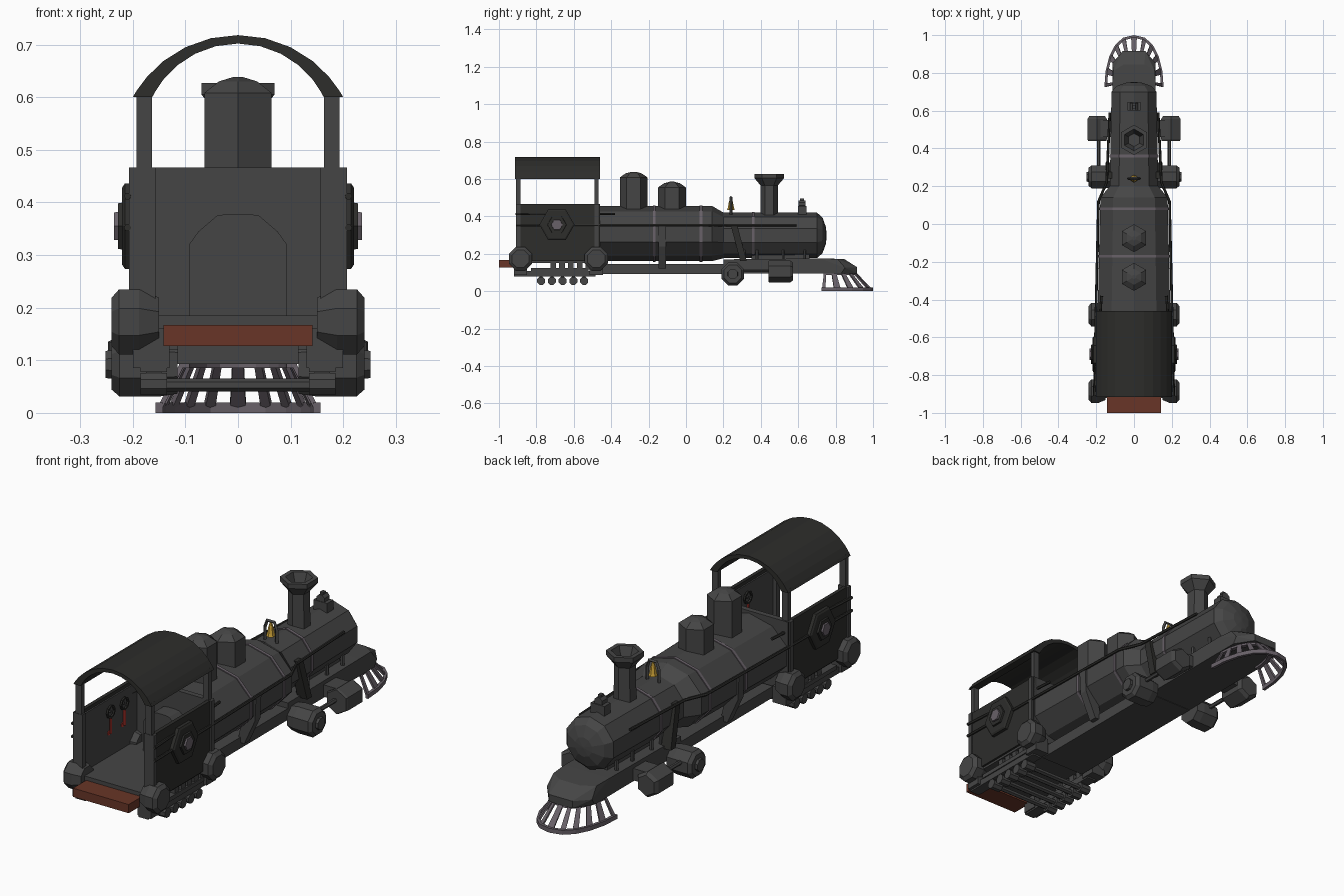
import bpy, bmesh
from math import sin, cos, pi, sqrt
from mathutils import Vector

if "Cube" in bpy.data.objects:
    bpy.data.objects.remove(bpy.data.objects["Cube"])


def material(name, r, g, b):
    m = bpy.data.materials.new(name)
    m.diffuse_color = (r, g, b, 1)
    m.use_nodes = True
    m.node_tree.nodes["Principled BSDF"].inputs["Base Color"].default_value = m.diffuse_color
    return m


IRON = material("iron", .06, .06, .06)
DARK = material("dark_iron", .026, .026, .024)
STEEL = material("steel", .14, .12, .14)
RUST = material("rust_red", .14, .036, .02)
GOLD = material("gold", .6, .36, .04)
RED = material("red", .5, .04, .03)


def finish(bm, name, mat):
    bmesh.ops.recalc_face_normals(bm, faces=bm.faces[:])
    me = bpy.data.meshes.new(name)
    bm.to_mesh(me)
    bm.free()
    ob = bpy.data.objects.new(name, me)
    bpy.context.collection.objects.link(ob)
    me.materials.append(mat)
    return ob


def loft(name, rings, mat=IRON, closed=False):
    """Skin a list of equal-length point rings; cap the ends or join them."""
    bm = bmesh.new()
    vs = [[bm.verts.new(p) for p in r] for r in rings]
    n = len(rings[0])
    pairs = list(zip(vs, vs[1:])) + ([(vs[-1], vs[0])] if closed else [])
    for a, b in pairs:
        for i in range(n):
            j = (i + 1) % n
            bm.faces.new((a[i], a[j], b[j], b[i]))
    if not closed:
        bm.faces.new(vs[0])
        bm.faces.new(vs[-1])
    return finish(bm, name, mat)


def hull(name, pts, mat=IRON):
    bm = bmesh.new()
    for p in pts:
        bm.verts.new(p)
    bmesh.ops.convex_hull(bm, input=bm.verts[:])
    bmesh.ops.dissolve_limit(bm, angle_limit=.01, verts=bm.verts[:], edges=bm.edges[:])
    return finish(bm, name, mat)


def box(name, x, y, z, mat=IRON):
    return hull(name, [(a, b, c) for a in x for b in y for c in z], mat)


def turned(name, center, axis, profile, n=8, mat=IRON, turn=0.5):
    """Lathe a (distance, radius) profile along the x, y or z axis."""
    rings = []
    for d, r in profile:
        ring = []
        for i in range(n):
            t = 2 * pi * (i + turn) / n
            u, v = r * cos(t), r * sin(t)
            off = {'x': (d, u, v), 'y': (u, d, v), 'z': (u, v, d)}[axis]
            ring.append(Vector(center) + Vector(off))
        rings.append(ring)
    return loft(name, rings, mat)


def rod(name, pts, r, n=6, mat=IRON):
    """Round bar through a list of points."""
    pts = [Vector(p) for p in pts]
    rings = []
    for i, p in enumerate(pts):
        d = (pts[min(i + 1, len(pts) - 1)] - pts[max(i - 1, 0)]).normalized()
        u = d.cross(Vector((0, 1, 0)) if abs(d.y) < .7 else Vector((0, 0, 1))).normalized()
        v = d.cross(u)
        rings.append([p + r * (u * cos(2 * pi * k / n) + v * sin(2 * pi * k / n)) for k in range(n)])
    return loft(name, rings, mat)


def section(y, rx, rz, cz, n=10):
    return [(rx * sin(2 * pi * i / n), y, cz + rz * cos(2 * pi * i / n)) for i in range(n)]


# boiler with tapered step and domed nose
loft("boiler", [section(*s) for s in (
    (-.47, .202, .147, .308), (.14, .187, .147, .308), (.2, .135, .122, .298),
    (.7, .125, .122, .298), (.73, .098, .095, .298), (.748, .045, .045, .298), (.752, .004, .004, .298))])
for y, rx, rz, cz in ((-.17, .199, .151, .308), (.08, .193, .151, .308), (.36, .136, .126, .298)):
    loft("boiler_band", [section(y - .007, rx, rz, cz), section(y + .007, rx, rz, cz)], STEEL)

# domes, chimney
for y, top in ((-.28, .638), (-.075, .585)):
    turned("dome", (0, y, 0), 'z', [(.42, .074), (top - .03, .074), (top - .008, .042), (top, .012)], 6)
turned("chimney", (0, .445, 0), 'z', [(.4, .048), (.565, .046), (.605, .08), (.627, .08),
                                     (.627, .058), (.57, .035)], 6)

# bell and bracket
rod("bell_bracket", [(-.03, .24, .41), (-.03, .24, .47), (-.018, .24, .502), (.018, .24, .502),
                     (.03, .24, .47), (.03, .24, .41)], .008, 4)
turned("bell", (0, .24, 0), 'z', [(.435, .02), (.448, .016), (.475, .011), (.495, .005)], 6, GOLD)

# headlamp
box("lamp_base", (-.035, .035), (.6, .645), (.41, .455))
turned("lamp", (0, .62, .465), 'y', [(-.018, .022), (.02, .022)], 8)
box("lamp_cap", (-.008, .008), (.61, .63), (.48, .495))

# frame, front deck
box("main_frame", (-.115, .115), (-.5, .25), (.093, .145))
hull("front_deck", [(s * x, y, z) for s in (1, -1) for x, y, z in (
    (.115, .2, .095), (.115, .83, .095), (.06, .915, .095), (.115, .2, .17), (.115, .72, .175),
    (.11, .81, .172), (.055, .845, .172), (.115, .85, .125), (.06, .915, .128))])
box("smokebox_saddle", (-.06, .06), (.35, .66), (.16, .22))

# cowcatcher slats and rims
N = 10


def arc(k, rx, y0, ry, z):
    t = pi * k / N
    c, s = cos(t), max(sin(t), 0)
    return Vector((rx * abs(c) ** .85 * (1 if c > 0 else -1), y0 + ry * s, z))


for k in range(N):
    hull("catcher_foot", [arc(j, .157 - w, .725, .275 - w, z) for j in (k, k + 1)
                          for w in (0, .014) for z in (0, .02)], STEEL)
    hull("catcher_rim", [arc(j, .112 - w, .735, .18 - w, z) for j in (k, k + 1)
                         for w in (0, .02) for z in (.085, .1)], STEEL)
for k in range(N + 1):
    lo, hi = max(k - .22, 0), min(k + .22, N)
    hull("catcher_slat", [arc(j, .153 - w, .727, .27 - w, .01) for j in (lo, hi) for w in (0, .01)] +
         [arc(j, .11 - w, .737, .178 - w, .095) for j in (lo, hi) for w in (0, .01)], STEEL)

# cab floor, front wall
box("cab_floor", (-.19, .19), (-.905, -.46), (.15, .185))
box("cab_front_wall", (-.198, .198), (-.485, -.46), (.17, .466))


# arched roof: outer and inner circular arcs
def roof_arc(half, rise, y, n=12):
    r = (half * half + rise * rise) / (2 * rise)
    return [(half * t, y, .6 + rise - r + sqrt(r * r - (half * t) ** 2))
            for t in [sin(pi * (i / n - .5)) for i in range(n + 1)]]


loft("cab_roof", [roof_arc(.2, .118, y) + roof_arc(.163, .102, y)[::-1] for y in (-.915, -.46)], DARK)

# firebox backhead
hull("firebox_backhead", [(s * x, y, z) for s in (1, -1) for y in (-.56, -.48) for x, z in (
    (.093, .18), (.093, .32), (.075, .345), (.04, .375), (.02, .378))])

# rear step
box("rear_buffer", (-.142, .142), (-1, -.9), (.127, .167), RUST)

for s in (1, -1):
    def X(*v):
        return [s * a for a in v]

    # cab sides with lining, rear panels, corner posts
    box("cab_side", X(.183, .2), (-.905, -.46), (.16, .466), DARK)
    box("cab_lining", X(.176, .184), (-.89, -.48), (.18, .45))
    box("cab_rear_panel", X(.157, .2), (-.91, -.885), (.16, .466))
    for y in (-.897, -.478):
        box("roof_post", X(.163, .193), (y - .011, y + .011), (.45, .612))
        box("side_post", X(.19, .207), (y - .011, y + .011), (.2, .466))
    # control wheels on the inner cab wall
    for y in (-.69, -.59):
        c = Vector((s * .166, y, .395))
        loft("control_wheel", [[c + Vector((b, (.026 + a) * cos(t), (.026 + a) * sin(t)))
                                for a, b in ((-.004, -.004), (.004, -.004), (.004, .004), (-.004, .004))]
                               for t in [2 * pi * i / 8 for i in range(8)]], DARK, True)
        rod("control_spindle", [c, c + Vector((s * .012, 0, 0))], .006, 5)
        rod("control_pipe", [c - Vector((0, 0, .03)), c - Vector((0, 0, .1))], .006, 5, RED)
        turned("control_knob", c - Vector((0, 0, .1)), 'x', [(-.008, .012), (s * .012, .012)], 6, RED)
    # hexagonal side boss
    turned("side_hexagon", (0, -.69, .355), 'x', [(s * .19, .094), (s * .215, .094), (s * .22, .085)], 6, DARK, 0)
    turned("side_hexagon_rim", (0, -.69, .355), 'x', [(s * .2, .055), (s * .228, .05)], 6, DARK, 0)
    turned("side_hexagon_core", (0, -.69, .355), 'x', [(s * .2, .034), (s * .236, .03)], 6, STEEL, 0)
    # handrails and boiler pipes
    rod("long_handrail", [(s * x, y, .352) for x, y in ((.21, -.91), (.2, -.4), (.188, .12),
                                                        (.145, .22), (.128, .59))], .007, mat=DARK)
    rod("short_handrail", [(s * .21, -.91, .412), (s * .172, -.38, .412)], .007, mat=DARK)
    hull("boiler_strut", [(s * x, y, z) for y in (-.147, -.108) for x, z in (
        (.1, .12), (.135, .12), (.15, .35), (.195, .35), (.19, .24))])
    hull("motion_bracket", [(s * x, y + d, z) for d in (0, .035) for x, y, z in (
        (.1, .24, .35), (.14, .24, .35), (.15, .29, .16), (.1, .29, .16))], DARK)
    for y in (.31, .38, .52, .635):
        rod("deck_support", [(s * .09, y, .16), (s * .09, y, .22)], .009)
    # front wheel, steam cylinder, piston rod
    turned("drive_wheel", (0, .25, .092), 'x', [(s * .115, .06), (s * .15, .066), (s * .225, .066), (s * .24, .052)], 8)
    turned("drive_hub", (0, .25, .092), 'x', [(s * .23, .03), (s * .252, .028)], 8)
    turned("steam_cylinder", (s * .195, .505, .105), 'y', [(-.065, .056), (-.055, .06), (.05, .06), (.066, .048)], 6)
    box("cylinder_mount", X(.1, .18), (.46, .55), (.1, .155))
    rod("piston_rod", [(s * .187, .24, .11), (s * .187, .47, .11)], .01)
    # cab bogie wheels
    for y in (-.885, -.48):
        turned("cab_wheel", (0, y, .173), 'x', [(s * .15, .05), (s * .188, .067), (s * .226, .067), (s * .24, .05)], 8)
        box("axle_block", X(.13, .2), (y - .035, y + .035), (.085, .16))
    # bogie rail and spring blocks
    box("bogie_rail", X(.135, .185), (-.92, -.485), (.078, .108))
    box("bogie_upper_rail", X(.15, .19), (-.83, -.52), (.105, .124))
    for i in range(5):
        box("spring_block", X(.15, .185), (-.725 + i * .047, -.695 + i * .047), (.115, .16))

# bogie rollers across the width
for i in range(5):
    y = -.775 + i * .0575
    rod("roller_axle", [(-.17, y, .053), (.17, y, .053)], .012)
    for s in (1, -1):
        turned("roller", (0, y, .055), 'x', [(s * .135, .023), (s * .185, .023)], 8)
        box("roller_hanger", [s * .145, s * .175], (y - .008, y + .008), (.055, .085))
